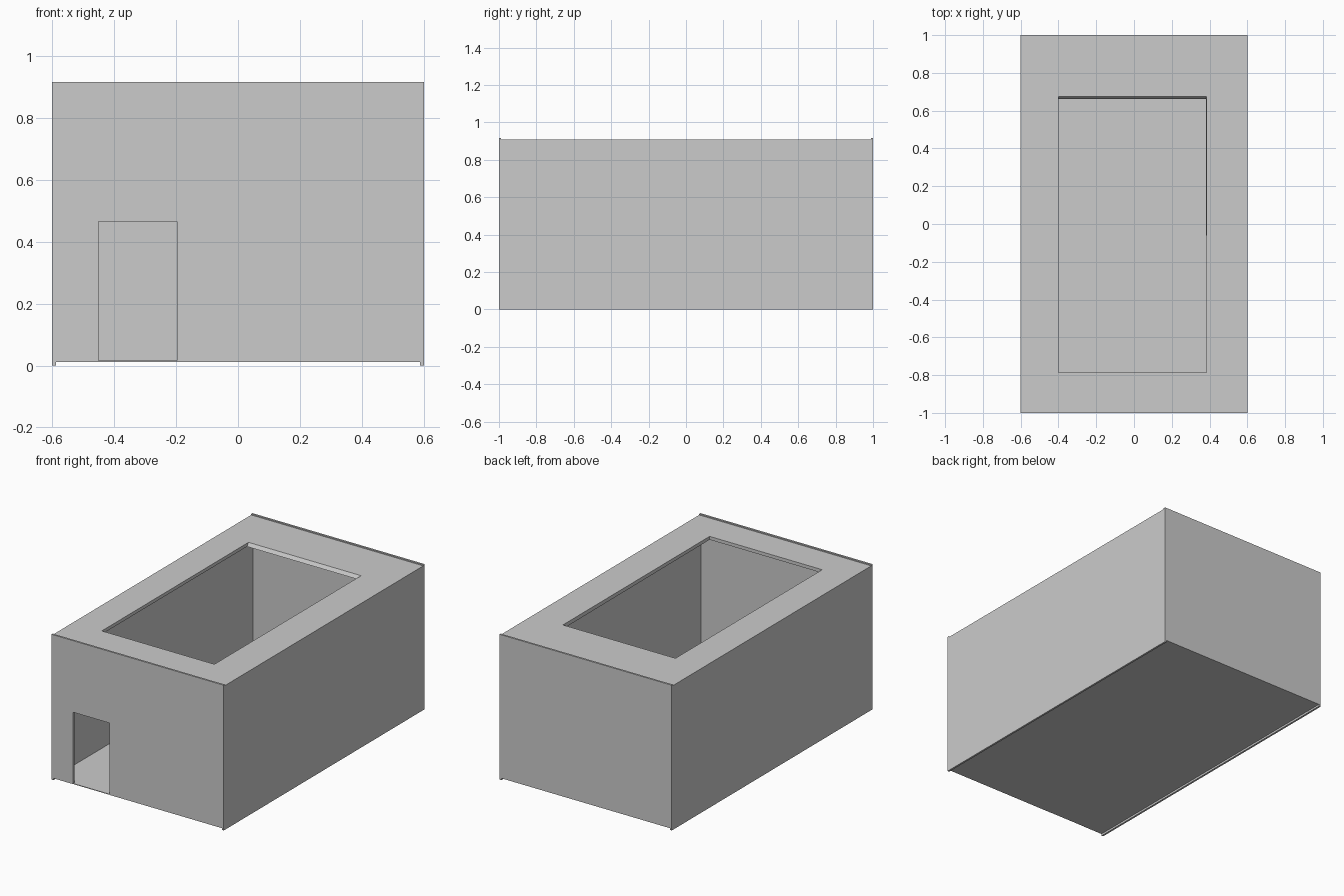
import bpy

if "Cube" in bpy.data.objects:
    bpy.data.objects.remove(bpy.data.objects["Cube"])

W, L, H, T = 0.6, 1.0, 0.916, 0.012   # half width, half length, height, panel thickness
BASE, ROOF = 0.012, 0.909


def mesh_object(name, verts, faces):
    me = bpy.data.meshes.new(name)
    me.from_pydata(verts, [], faces)
    me.update()
    ob = bpy.data.objects.new(name, me)
    bpy.context.collection.objects.link(ob)
    return ob


def panel(name, x0, x1, y0, y1, z0, z1):
    verts = [(x, y, z) for z in (z0, z1) for x, y in ((x0, y0), (x1, y0), (x1, y1), (x0, y1))]
    faces = [(3, 2, 1, 0), (4, 5, 6, 7)]
    faces += [(i, (i + 1) % 4, (i + 1) % 4 + 4, i + 4) for i in range(4)]
    return mesh_object(name, verts, faces)


# floor and the side walls that run down past it
panel("floor", -W + T, W - T, -L + 0.001, L - T, BASE, BASE + 0.004)
for name, s in (("left_wall", -1), ("right_wall", 1)):
    a, b = sorted((s * W, s * (W - T)))
    panel(name, a, b, -L + 0.001, L - 0.001, 0, ROOF)

# back wall
panel("back_wall", -W, W, L - T, L, BASE, H)

# front wall with a doorway open at the bottom
outline = [(-W, BASE), (-0.45, BASE), (-0.45, 0.465), (-0.197, 0.465),
           (-0.197, BASE), (W, BASE), (W, H), (-W, H)]
n = len(outline)
verts = [(x, y, z) for y in (-L, -L + T) for x, z in outline]
faces = [tuple(range(n)), tuple(reversed(range(n, 2 * n)))]
faces += [((i + 1) % n, i, i + n, (i + 1) % n + n) for i in range(n)]
mesh_object("front_wall", verts, faces)

# roof slab whose opening narrows slightly towards the underside at the back
outer = [(-W + T, -L + T), (W - T, -L + T), (W - T, L - T), (-W + T, L - T)]
hole_top = [(-0.4, -0.785), (0.385, -0.785), (0.385, 0.676), (-0.4, 0.676)]
hole_low = [(-0.4, -0.785), (0.385, -0.785), (0.38, 0.661), (-0.4, 0.661)]
verts = []
for loop, z in ((outer, ROOF), (hole_top, ROOF), (hole_low, 0.888), (outer, 0.888)):
    verts += [(x, y, z) for x, y in loop]
faces = []
for r in range(4):
    a, b = r * 4, (r + 1) % 4 * 4
    faces += [(a + i, a + (i + 1) % 4, b + (i + 1) % 4, b + i) for i in range(4)]
mesh_object("roof", verts, faces)
